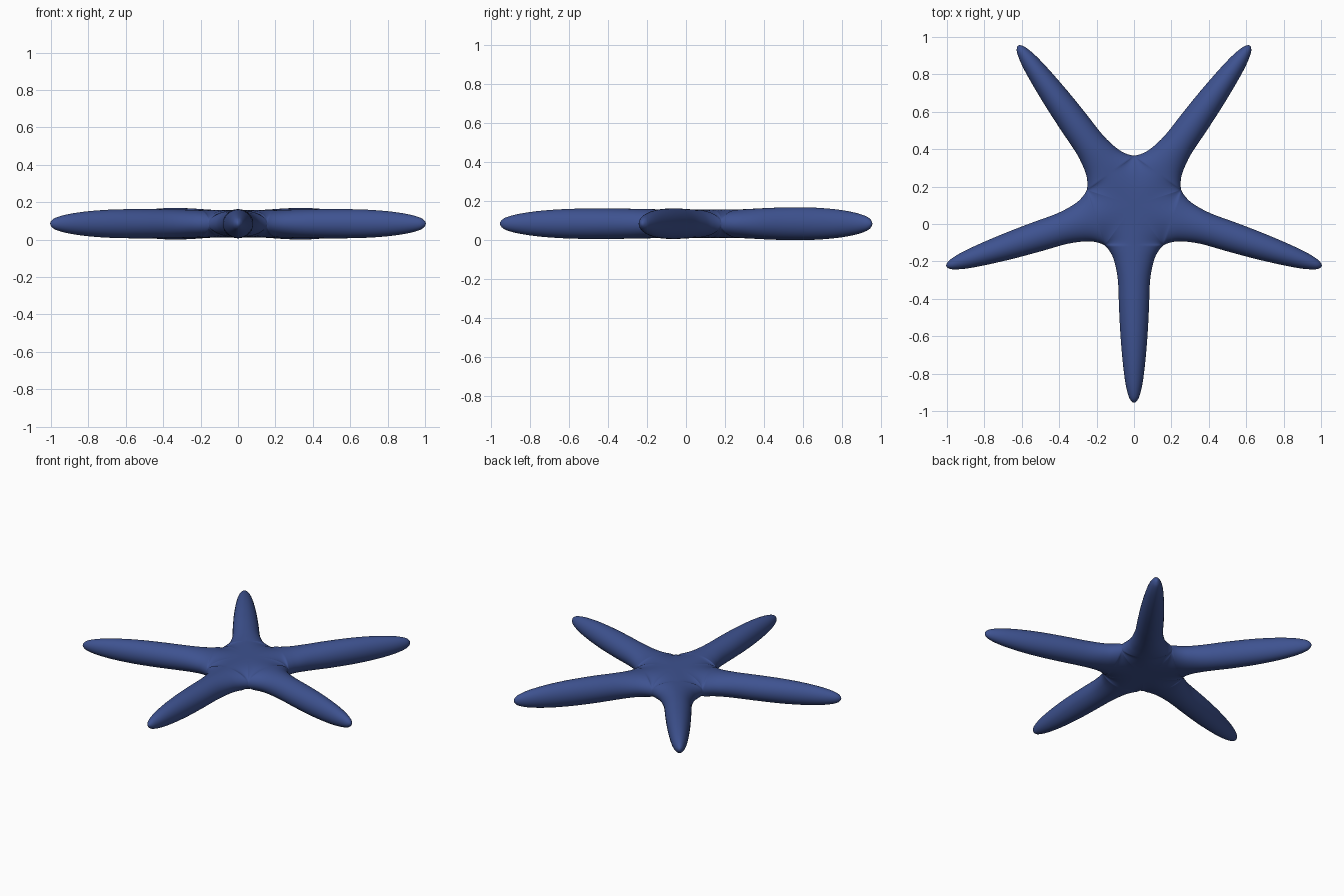
import bpy, bmesh, math

if "Cube" in bpy.data.objects:
    bpy.data.objects.remove(bpy.data.objects["Cube"])

blue = bpy.data.materials.new("deep blue")
blue.diffuse_color = (0.048, 0.085, 0.28, 1)
blue.use_nodes = True
blue.node_tree.nodes["Principled BSDF"].inputs["Base Color"].default_value = blue.diffuse_color

CY, CZ = 0.10, 0.085          # centre of the body
R0, H0 = 0.265, 0.073         # valley radius and body half thickness
D0, TAN = R0 * math.cos(math.radians(36)), math.tan(math.radians(36))
NV = 20                       # steps across each arm

# arm stations: distance from centre, half width, half thickness
ARM = [(D0, D0 * TAN, H0), (0.25, 0.127, 0.074), (0.30, 0.105, 0.075),
       (0.40, 0.086, 0.077), (0.55, 0.080, 0.078), (0.70, 0.072, 0.076),
       (0.84, 0.060, 0.067), (0.95, 0.046, 0.052), (1.02, 0.029, 0.034),
       (1.047, 0.014, 0.017), (1.055, 0, 0)]


def spline(pts, n=4):
    """Smooth curve through the stations."""
    first = (0.19, 0.19, H0)
    last = (pts[-2][0], -pts[-2][1], -pts[-2][2])
    p = [first] + pts + [last]
    out = []
    for i in range(1, len(p) - 2):
        for k in range(n):
            t = k / n
            out.append(tuple(0.5 * (2 * b + (c - a) * t + (2 * a - 5 * b + 4 * c - d) * t * t
                                    + (3 * b - a - 3 * c + d) * t ** 3)
                             for a, b, c, d in zip(*p[i - 1:i + 3])))
    return out + [pts[-1]]


def body_height(d, v):
    """Half thickness inside one fifth of the central disc."""
    a = min(1.0, (d / D0) ** 4)
    m = a ** 4
    q = (1 - m) * v * v * (2 - v * v) + m * v * v
    return H0 * math.sqrt(max(0.0, 1 - a * q))


def section(d, w, h, inside):
    pts = []
    for j in range(NV + 1):
        v = math.sin(math.pi * (j / NV - 0.5))
        z = body_height(d, v) if inside else h * math.sqrt(max(0.0, 1 - v * v))
        pts.append((d, w * v, z))
    return pts


bm = bmesh.new()
for k in range(5):
    ang = math.radians(-90 + 72 * k)
    ca, sa = math.cos(ang), math.sin(ang)
    fat = 0.08 if sa > 0.5 else 0.0          # the two rear arms are a touch thicker
    rows = []
    for i in range(12):
        d = D0 * math.sin(math.pi / 2 * i / 12)
        rows.append(section(d, d * TAN, H0, True))
    for d, w, h in spline(ARM):
        s = 1 + fat * min(1, max(0, (d - D0) / 0.3))
        rows.append(section(d, w, h * s, False))
    # upper and lower skins
    for side in (1, -1):
        grid = [[bm.verts.new((x * ca - y * sa, CY + x * sa + y * ca, CZ + side * z))
                 for x, y, z in row] for row in rows]
        for r0, r1 in zip(grid, grid[1:]):
            for j in range(NV):
                bm.faces.new((r0[j], r1[j], r1[j + 1], r0[j + 1]))

bmesh.ops.remove_doubles(bm, verts=bm.verts, dist=0.0003)
bmesh.ops.recalc_face_normals(bm, faces=bm.faces)
for f in bm.faces:
    f.smooth = True

mesh = bpy.data.meshes.new("starfish_body")
bm.to_mesh(mesh)
bm.free()
mesh.materials.append(blue)
star = bpy.data.objects.new("starfish_body", mesh)
bpy.context.collection.objects.link(star)
